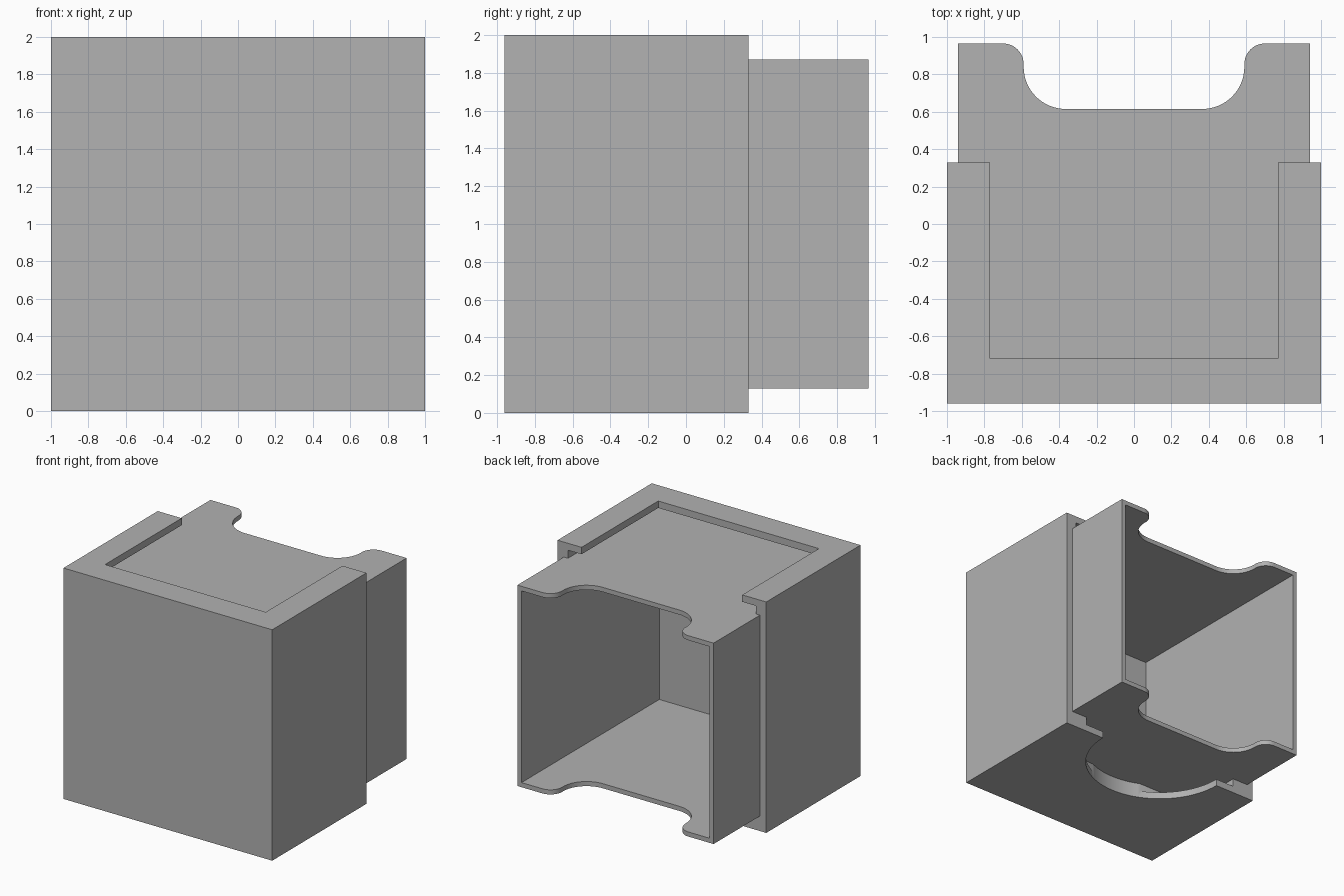
import bpy, bmesh, math

cube = bpy.data.objects.get("Cube")
if cube:
    bpy.data.objects.remove(cube, do_unlink=True)

grey = bpy.data.materials.new("plain_grey")
grey.use_nodes = True
grey.diffuse_color = (0.445, 0.445, 0.445, 1)
grey.node_tree.nodes["Principled BSDF"].inputs["Base Color"].default_value = (0.445, 0.445, 0.445, 1)


def arc(cx, cy, r, start, end, steps=16):
    """Points along a circular arc, angles in degrees."""
    angles = [math.radians(start + (end - start) * i / steps) for i in range(steps + 1)]
    return [(cx + r * math.cos(a), cy + r * math.sin(a)) for a in angles]


def rect(half_x, y0, y1):
    return [(-half_x, y0), (half_x, y0), (half_x, y1), (-half_x, y1)]


def extrude(name, outline, z0, z1):
    """Solid made by raising a plan outline from z0 to z1."""
    bm = bmesh.new()
    face = bm.faces.new([bm.verts.new((x, y, z0)) for x, y in outline])
    top = bmesh.ops.extrude_face_region(bm, geom=[face])["geom"]
    verts = [g for g in top if isinstance(g, bmesh.types.BMVert)]
    bmesh.ops.translate(bm, vec=(0, 0, z1 - z0), verts=verts)
    bmesh.ops.recalc_face_normals(bm, faces=bm.faces)
    mesh = bpy.data.meshes.new(name)
    bm.to_mesh(mesh)
    bm.free()
    mesh.materials.append(grey)
    obj = bpy.data.objects.new(name, mesh)
    bpy.context.collection.objects.link(obj)
    return obj


def combine(target, tool, operation):
    """Boolean the tool into the target, then discard the tool."""
    mod = target.modifiers.new(tool.name, 'BOOLEAN')
    mod.operation = operation
    mod.solver = 'EXACT'
    mod.object = tool
    bpy.context.view_layer.update()
    evaluated = target.evaluated_get(bpy.context.evaluated_depsgraph_get())
    mesh = bpy.data.meshes.new_from_object(evaluated)
    target.modifiers.clear()
    target.data = mesh
    bpy.data.objects.remove(tool, do_unlink=True)


# Outer sleeve block
BACK = 0.33
housing = extrude("housing", rect(1.0, -0.96, BACK), 0, 2)

# Top lid slot: window through the flange and a wider undercut below it
combine(housing, extrude("top_window", rect(0.77, -0.72, 0.5), 1.8, 2.1), 'DIFFERENCE')
combine(housing, extrude("top_undercut", rect(0.9, -0.86, 0.5), 1.8, 1.94), 'DIFFERENCE')

# Bottom slot: half-round window and a wider undercut above it
half_round = arc(0, BACK, 0.61, 180, 360, 40) + [(0.61, 0.5), (-0.61, 0.5)]
combine(housing, extrude("bottom_window", half_round, -0.1, 0.2), 'DIFFERENCE')
combine(housing, extrude("bottom_undercut", rect(0.79, -0.225, 0.5), 0.06, 0.2), 'DIFFERENCE')

# Inner box with the finger notch in its open end
notch = [(0.94, 0.965)] + arc(0.70, 0.855, 0.11, 90, 180, 12) + arc(0.365, 0.84, 0.225, 0, -90)
plan = [(-0.94, -0.93), (0.94, -0.93)] + notch + [(-x, y) for x, y in reversed(notch)]
# Side walls stay full length, so the notch only passes through the hollow width
combine(housing, extrude("inner_box", plan, 0.13, 1.87), 'UNION')

# Hollow interior, open at the back
combine(housing, extrude("hollow", rect(0.9, -0.92, 1.2), 0.17, 1.83), 'DIFFERENCE')

# Smooth curves, sharp corners
bpy.ops.object.select_all(action='DESELECT')
housing.select_set(True)
bpy.context.view_layer.objects.active = housing
bpy.ops.object.shade_smooth_by_angle(angle=math.radians(30))
